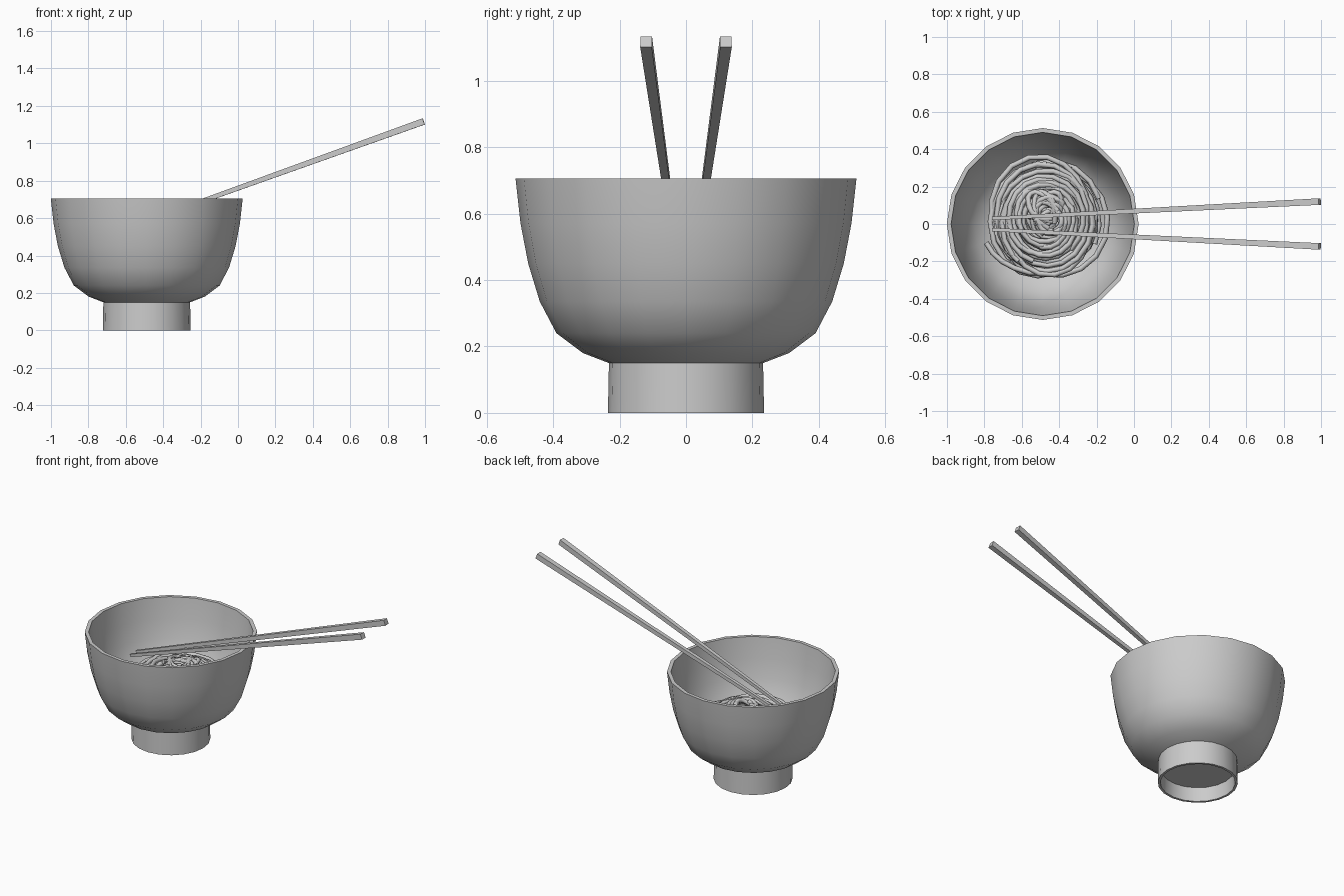
import bpy, bmesh, math, random
from mathutils import Vector

if "Cube" in bpy.data.objects:
    bpy.data.objects.remove(bpy.data.objects["Cube"], do_unlink=True)
random.seed(4)
BOWL_X = -0.488

# One plain grey for everything
grey = bpy.data.materials.new("plain_grey")
grey.use_nodes = True
grey.diffuse_color = (0.6, 0.6, 0.6, 1)
grey.node_tree.nodes["Principled BSDF"].inputs["Base Color"].default_value = (0.6, 0.6, 0.6, 1)


def add_object(name, data):
    obj = bpy.data.objects.new(name, data)
    bpy.context.collection.objects.link(obj)
    data.materials.append(grey)
    return obj


def mesh_object(name, bm, smooth_angle=None):
    bmesh.ops.recalc_face_normals(bm, faces=bm.faces)
    mesh = bpy.data.meshes.new(name)
    bm.to_mesh(mesh)
    bm.free()
    obj = add_object(name, mesh)
    if smooth_angle:
        bpy.ops.object.select_all(action="DESELECT")
        obj.select_set(True)
        bpy.context.view_layer.objects.active = obj
        bpy.ops.object.shade_smooth_by_angle(angle=math.radians(smooth_angle))
    return obj


# Bowl: closed profile of (radius, height), from under the foot, up the
# outside, over the rim and down the inside
profile = [(0, 0.09), (0.215, 0.09), (0.22, 0), (0.235, 0), (0.232, 0.15),
           (0.31, 0.18), (0.39, 0.24), (0.44, 0.335), (0.475, 0.45),
           (0.498, 0.57), (0.513, 0.705), (0.49, 0.705), (0.474, 0.57),
           (0.45, 0.45), (0.415, 0.34), (0.365, 0.26), (0.29, 0.205),
           (0.2, 0.18), (0, 0.17)]
bm = bmesh.new()
verts = [bm.verts.new((r, 0, z)) for r, z in profile]
edges = [bm.edges.new(pair) for pair in zip(verts, verts[1:])]
bmesh.ops.spin(bm, geom=verts + edges, cent=(0, 0, 0), axis=(0, 0, 1),
               angle=math.tau, steps=20, use_duplicate=False)
bmesh.ops.remove_doubles(bm, verts=bm.verts, dist=0.0005)
bowl = mesh_object("bowl", bm, 35)
bowl.location.x = BOWL_X


# Chopsticks: square bars tapering towards the tip
def chopstick(name, side):
    tip = Vector((-0.757, 0.03 * side, 0.488))
    end = Vector((0.993, 0.12 * side, 1.117))
    along = (end - tip).normalized()
    across = along.cross(Vector((0, 0, 1))).normalized()
    up = across.cross(along)
    bm = bmesh.new()
    rings = []
    for centre, half in ((tip, 0.009), (end, 0.0175)):
        rings.append([bm.verts.new(centre + half * (a * across + b * up))
                      for a, b in ((-1, -1), (1, -1), (1, 1), (-1, 1))])
    for i in range(4):
        j = (i + 1) % 4
        bm.faces.new((rings[0][i], rings[0][j], rings[1][j], rings[1][i]))
    for ring in rings:
        bm.faces.new(ring)
    mesh_object(name, bm)


chopstick("left_chopstick", 1)
chopstick("right_chopstick", -1)


# Noodles: round strands coiled in wobbling loops, heaped to a low mound
def noodle(name, paths):
    curve = bpy.data.curves.new(name, "CURVE")
    curve.dimensions = "3D"
    curve.bevel_depth = 0.0145
    curve.bevel_resolution = 1
    curve.use_fill_caps = True
    for path in paths:
        spline = curve.splines.new("POLY")
        spline.points.add(len(path) - 1)
        for point, co in zip(spline.points, path):
            point.co = (*co, 1)
        spline.use_smooth = True
    add_object(name, curve)


def coil(radius, height, turns, shift):
    start = random.uniform(0, math.tau)
    tilt = random.uniform(0, math.tau)
    drift = random.uniform(0, math.tau)
    squash = random.uniform(0.86, 1.0)
    path = []
    for i in range(int(turns * 18) + 1):
        a = start + math.tau * i / 18
        r = radius * (1 + 0.08 * math.sin(1.37 * a + drift))
        path.append((BOWL_X + 0.02 + shift * math.cos(drift) + r * squash * math.cos(a),
                     0.025 + shift * math.sin(drift) + r * math.sin(a),
                     height + 0.014 * math.sin(a + tilt) + 0.008 * math.sin(2.3 * a)))
    return path


# Heap of rings, rising towards the middle, over a filled base
coils = []
for step in range(11):
    radius = 0.305 - 0.025 * step
    top = 0.385 + 0.085 * (1 - (radius / 0.31) ** 2)
    coils.append(coil(radius, top, 1.8, 0.025))
    coils.append(coil(radius * 0.97, top - 0.035, 1.6, 0.02))
for layer in range(5):
    z = 0.215 + 0.033 * layer
    for k in range(3):
        coils.append(coil(0.23 + 0.012 * layer - 0.045 * k, z, 1.4, 0.01))
noodle("noodle_coils", coils)

# Small tangle in the middle of the heap
tangle = []
for k in range(7):
    lean = math.pi * k / 7
    reach = 0.09 + 0.015 * (k % 3)
    path = []
    for i in range(13):
        t = math.pi * (i / 6 - 1) * 0.75
        u, v = reach * math.cos(t), 0.5 * reach * math.sin(t)
        path.append((BOWL_X + 0.01 + u * math.cos(lean) - v * math.sin(lean),
                     0.07 + u * math.sin(lean) + v * math.cos(lean),
                     0.468 + 0.012 * math.sin(2 * t + k)))
    tangle.append(path)
noodle("noodle_tangle", tangle)

# Loose noodle end trailing off the heap
tail = [(-0.79, -0.1, 0.385), (-0.755, -0.155, 0.39), (-0.705, -0.2, 0.395),
        (-0.64, -0.235, 0.4), (-0.56, -0.26, 0.4), (-0.46, -0.26, 0.395)]
noodle("noodle_tail", [tail])
